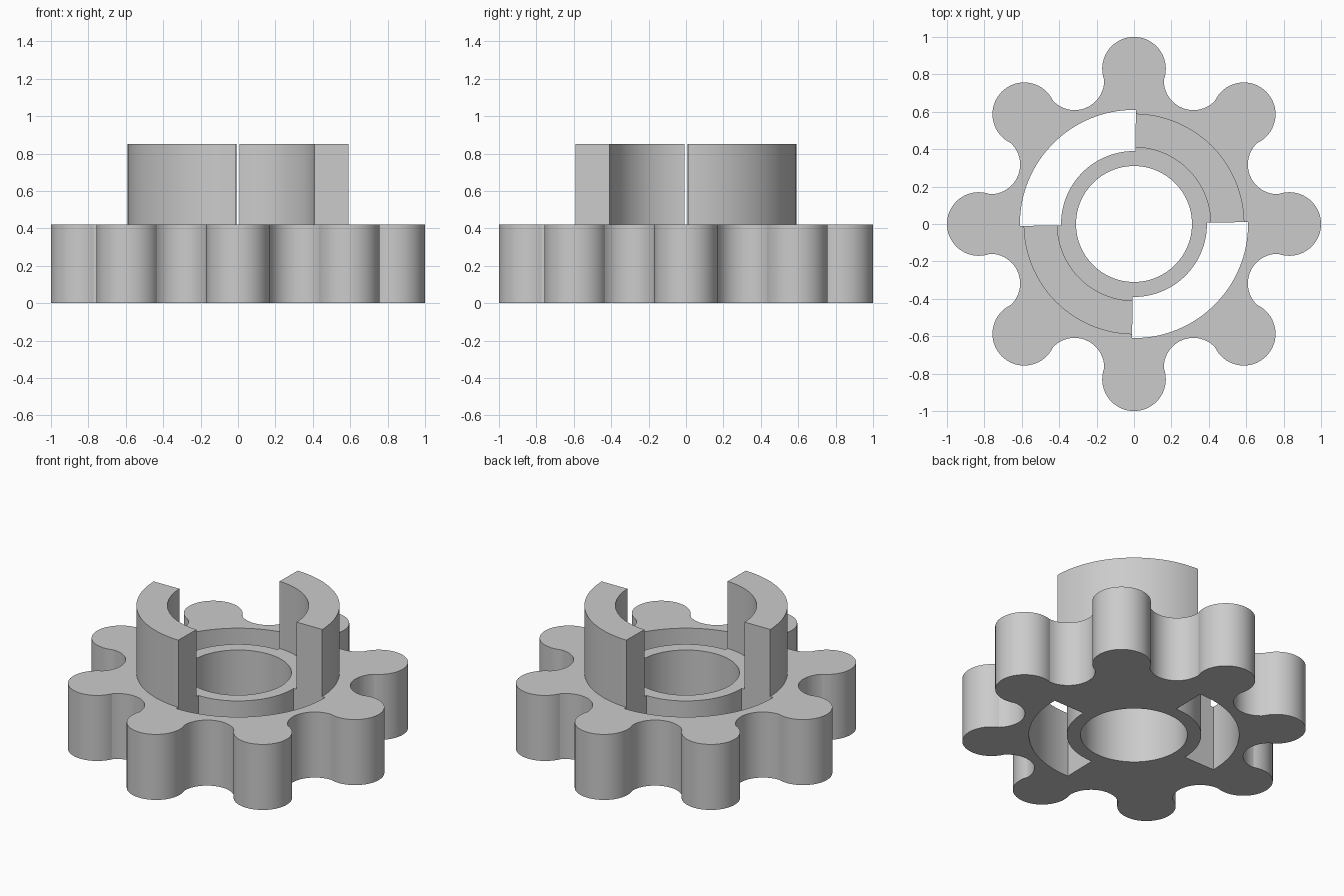
import bpy
import bmesh
from math import sin, cos, acos, radians, pi

cube = bpy.data.objects.get("Cube")
if cube:
    bpy.data.objects.remove(cube, do_unlink=True)

LOBES = 8
PITCH, LOBE_R, NOTCH_R = 0.83, 0.17, 0.158    # lobe and notch circles share one pitch radius
BORE_R = 0.31
SLOT_IN, SLOT_OUT = 0.39, 0.61
JAW_IN, JAW_OUT = 0.41, 0.59
BASE_TOP, JAW_TOP = 0.42, 0.85

grey = bpy.data.materials.new("plain grey")
grey.use_nodes = True
grey.diffuse_color = (0.6, 0.6, 0.6, 1)
grey.node_tree.nodes["Principled BSDF"].inputs["Base Color"].default_value = (0.6, 0.6, 0.6, 1)


def arc(cx, cy, r, a, b, n):
    """Points along an arc from angle a to angle b."""
    return [(cx + r * cos(a + (b - a) * i / n), cy + r * sin(a + (b - a) * i / n))
            for i in range(n + 1)]


def sector(r_in, r_out, start, end):
    """Closed ring-sector loop, angles in degrees."""
    a, b = radians(start), radians(end)
    return arc(0, 0, r_out, a, b, 40) + arc(0, 0, r_in, b, a, 40)


def plate(name, loops, z0, z1):
    """Extrude filled loops (inner loops become holes) from z0 to z1."""
    curve = bpy.data.curves.new(name + "_profile", "CURVE")
    curve.dimensions = "2D"
    curve.fill_mode = "BOTH"
    curve.extrude = (z1 - z0) / 2
    for loop in loops:
        spline = curve.splines.new("POLY")
        spline.points.add(len(loop) - 1)
        for point, (x, y) in zip(spline.points, loop):
            point.co = (x, y, 0, 1)
        spline.use_cyclic_u = True
    helper = bpy.data.objects.new(name + "_profile", curve)
    bpy.context.collection.objects.link(helper)
    bpy.context.view_layer.update()
    graph = bpy.context.evaluated_depsgraph_get()
    mesh = bpy.data.meshes.new_from_object(helper.evaluated_get(graph))
    bpy.data.objects.remove(helper, do_unlink=True)

    bm = bmesh.new()
    bm.from_mesh(mesh)
    bmesh.ops.remove_doubles(bm, verts=bm.verts, dist=1e-5)
    bmesh.ops.translate(bm, verts=bm.verts, vec=(0, 0, (z0 + z1) / 2))
    bmesh.ops.recalc_face_normals(bm, faces=bm.faces)
    bm.to_mesh(mesh)
    bm.free()

    mesh.materials.clear()
    mesh.materials.append(grey)
    obj = bpy.data.objects.new(name, mesh)
    bpy.context.collection.objects.link(obj)
    bpy.ops.object.select_all(action="DESELECT")
    obj.select_set(True)
    bpy.context.view_layer.objects.active = obj
    bpy.ops.object.shade_smooth_by_angle(angle=radians(15))
    return obj


# Lobed outline: round lobes alternating with round notches
step = 2 * pi / LOBES
gap = 2 * PITCH * sin(step / 4)
lobe_half = pi / 2 + step / 4 + acos((LOBE_R**2 + gap**2 - NOTCH_R**2) / (2 * LOBE_R * gap))
notch_half = pi / 2 - step / 4 - acos((NOTCH_R**2 + gap**2 - LOBE_R**2) / (2 * NOTCH_R * gap))
outline = []
for k in range(LOBES):
    a = k * step
    outline += arc(PITCH * cos(a), PITCH * sin(a), LOBE_R, a - lobe_half, a + lobe_half, 40)
    m = a + step / 2
    outline += arc(PITCH * cos(m), PITCH * sin(m), NOTCH_R,
                   m + pi + notch_half, m + pi - notch_half, 26)[1:-1]

# Base with a centre bore and two quarter-turn slots
bore = arc(0, 0, BORE_R, 0, 2 * pi, 96)[:-1]
slots = [sector(SLOT_IN, SLOT_OUT, 89 + t, 181 + t) for t in (0, 180)]
plate("lobed_base", [outline, bore] + slots, 0, BASE_TOP)

# Two upright jaws between the slots
for name, t in (("back_left_jaw", 0), ("front_right_jaw", 180)):
    plate(name, [sector(JAW_IN, JAW_OUT, 1 + t, 89 + t)], BASE_TOP, JAW_TOP)
